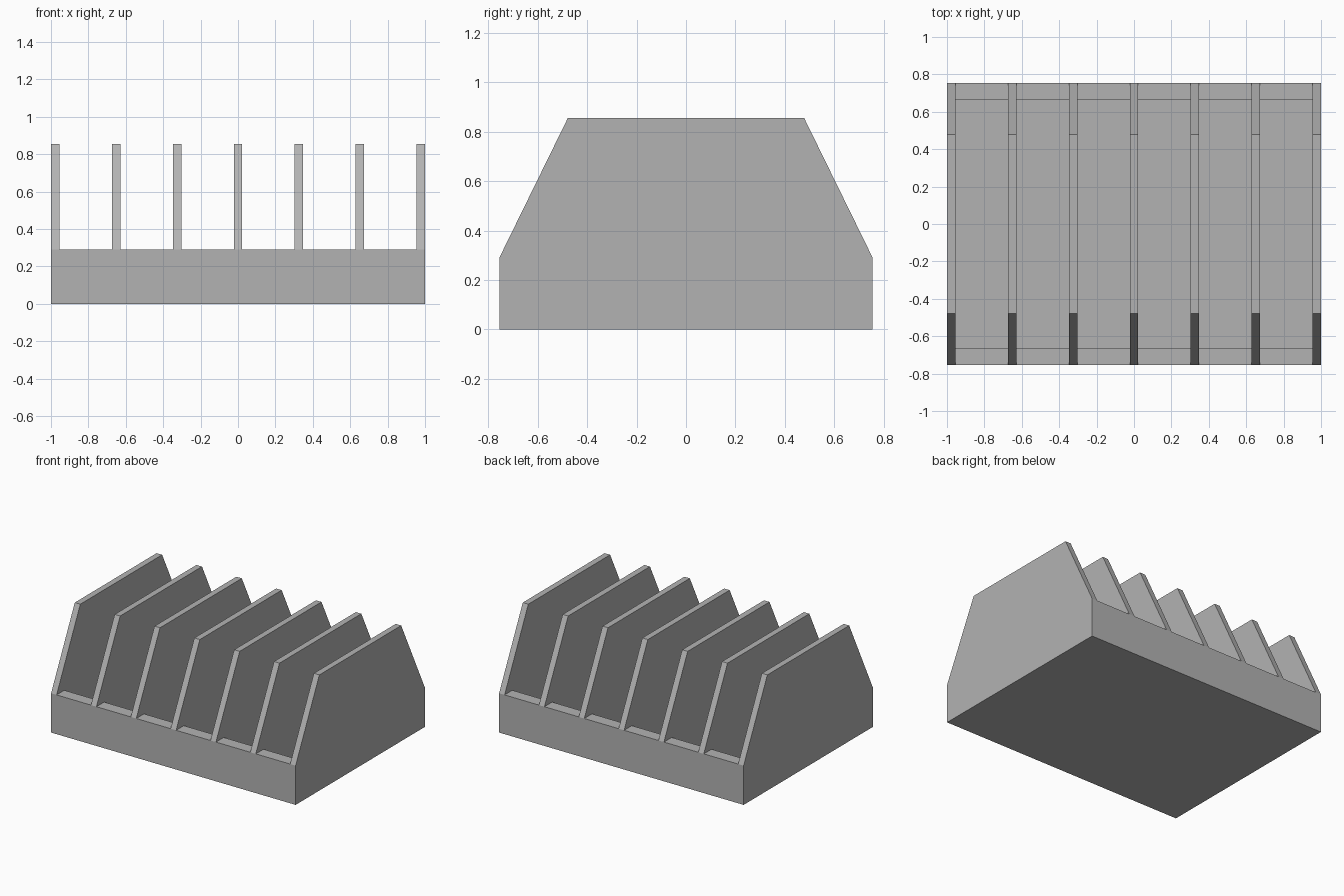
import bpy
import bmesh

default_cube = bpy.data.objects.get("Cube")
if default_cube:
    bpy.data.objects.remove(default_cube, do_unlink=True)

# Main dimensions
HALF_WIDTH, HALF_DEPTH, HALF_TOP = 1.0, 0.755, 0.478
RIM, HEIGHT, FLOOR = 0.29, 0.855, 0.06
DIVIDER, END_WALL, SLOTS = 0.045, 0.09, 6
PITCH = (2 * HALF_WIDTH - DIVIDER) / SLOTS

grey = bpy.data.materials.new("plain grey")
grey.use_nodes = True
grey.diffuse_color = (0.45, 0.45, 0.45, 1)
grey.node_tree.nodes["Principled BSDF"].inputs["Base Color"].default_value = grey.diffuse_color


def extrude_profiles(name, half_profile, spans):
    """Mirror a (y, z) half profile and extrude it along x over each span."""
    outline = half_profile + [(-y, z) for y, z in reversed(half_profile)]
    bm = bmesh.new()
    for x0, x1 in spans:
        face = bm.faces.new([bm.verts.new((x0, y, z)) for y, z in outline])
        side = bmesh.ops.extrude_face_region(bm, geom=[face])["geom"]
        moved = [v for v in side if isinstance(v, bmesh.types.BMVert)]
        bmesh.ops.translate(bm, verts=moved, vec=(x1 - x0, 0, 0))
    bmesh.ops.recalc_face_normals(bm, faces=bm.faces)
    mesh = bpy.data.meshes.new(name)
    bm.to_mesh(mesh)
    bm.free()
    mesh.materials.append(grey)
    obj = bpy.data.objects.new(name, mesh)
    bpy.context.collection.objects.link(obj)
    return obj


# Solid rack with sloping front and back
rack = extrude_profiles(
    "slotted_rack",
    [(HALF_DEPTH, 0), (HALF_DEPTH, RIM), (HALF_TOP, HEIGHT)],
    [(-HALF_WIDTH, HALF_WIDTH)])

# Slots: open above the rim, sunken pocket between the end walls
inner = HALF_DEPTH - END_WALL
starts = [-HALF_WIDTH + DIVIDER + i * PITCH for i in range(SLOTS)]
slots = extrude_profiles(
    "slot_cutter",
    [(inner, FLOOR), (inner, RIM), (1, RIM), (1, 1)],
    [(x, x + PITCH - DIVIDER) for x in starts])
slots.hide_render = True

# Cut the slots and keep only the finished rack
cut = rack.modifiers.new("slots", "BOOLEAN")
cut.operation = "DIFFERENCE"
cut.solver = "EXACT"
cut.object = slots
bpy.context.view_layer.objects.active = rack
bpy.ops.object.modifier_apply(modifier=cut.name)
bpy.data.objects.remove(slots, do_unlink=True)
